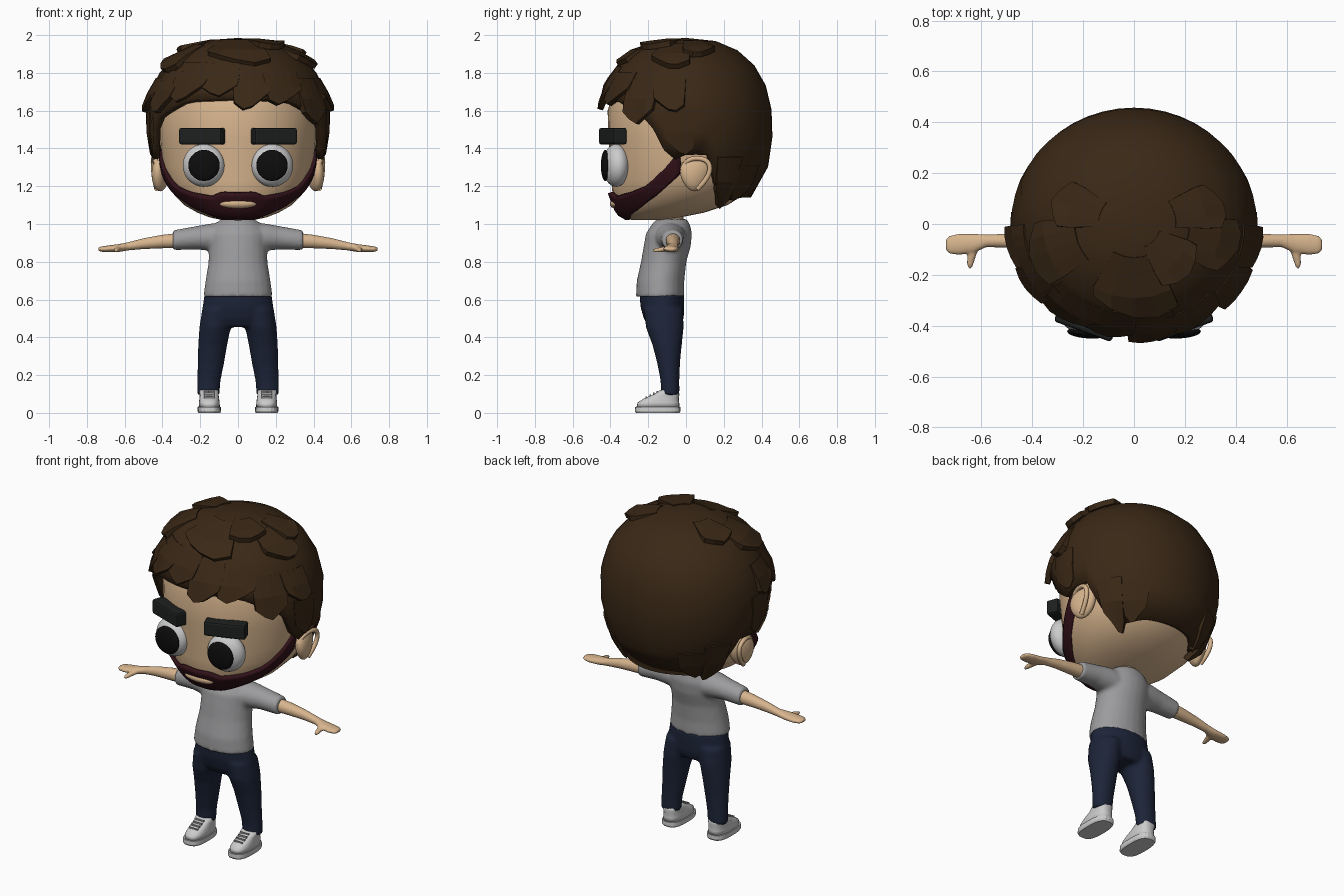
import bpy, bmesh, random
from math import sin, cos, pi, radians
from mathutils import Matrix, Vector

if "Cube" in bpy.data.objects:
    bpy.data.objects.remove(bpy.data.objects["Cube"])

random.seed(4)

def mat(name, r, g, b):
    m = bpy.data.materials.new(name)
    m.diffuse_color = (r, g, b, 1)
    m.use_nodes = True
    m.node_tree.nodes["Principled BSDF"].inputs["Base Color"].default_value = m.diffuse_color
    return m

SKIN = mat("skin", .68, .46, .27)
HAIR = mat("hair", .042, .021, .008)
BEARD = mat("beard", .032, .006, .010)
NAVY = mat("denim", .012, .018, .04)
BLACK = mat("black", .004, .004, .004)
BROW = mat("brow", .013, .015, .015)
WHITE = mat("white", .72, .72, .72)
GREY = mat("grey", .33, .33, .34)

def make(name, bm, m=None, smooth=True, thick=0, voxel=0):
    bmesh.ops.remove_doubles(bm, verts=bm.verts, dist=.0005)
    bmesh.ops.recalc_face_normals(bm, faces=bm.faces)
    for f in bm.faces:
        f.smooth = smooth
    me = bpy.data.meshes.new(name)
    bm.to_mesh(me)
    bm.free()
    ob = bpy.data.objects.new(name, me)
    bpy.context.collection.objects.link(ob)
    if m:
        me.materials.append(m)
    if thick:
        md = ob.modifiers.new("thickness", 'SOLIDIFY')
        md.thickness, md.offset = thick, 0
    if voxel:
        md = ob.modifiers.new("blend", 'REMESH')
        md.mode, md.voxel_size, md.use_smooth_shade = 'VOXEL', voxel, True
        md = ob.modifiers.new("relax", 'SMOOTH')
        md.iterations = 5
    return ob

def grid(bm, f, nu, nv):
    """Surface patch from f(u, v), u and v in 0..1."""
    rows = [[bm.verts.new(f(i / nu, j / nv)) for i in range(nu + 1)] for j in range(nv + 1)]
    for a, b in zip(rows, rows[1:]):
        for i in range(nu):
            bm.faces.new((a[i], a[i + 1], b[i + 1], b[i]))

def loft(bm, rings, axis='z', s=1, n=24, p=1):
    """Capped tube through (x, y, z, r1, r2) rings lying across an axis."""
    loops = []
    for x, y, z, r1, r2 in rings:
        loop = []
        for k in range(n):
            c, d = cos(2 * pi * k / n), sin(2 * pi * k / n)
            c, d = (abs(c) ** p * (1 if c > 0 else -1) * r1, abs(d) ** p * (1 if d > 0 else -1) * r2)
            off = {'z': (c, d, 0), 'x': (0, c, d), 'y': (c, 0, d)}[axis]
            loop.append(bm.verts.new(((x + off[0]) * s, y + off[1], z + off[2])))
        loops.append(loop)
    for a, b in zip(loops, loops[1:]):
        for k in range(n):
            bm.faces.new((a[k], a[(k + 1) % n], b[(k + 1) % n], b[k]))
    bm.faces.new(loops[0])
    bm.faces.new(loops[-1])

def ball(name, loc, r, m, rot=0):
    bm = bmesh.new()
    bmesh.ops.create_uvsphere(bm, u_segments=32, v_segments=18, radius=1,
        matrix=Matrix.Translation(loc) @ Matrix.Rotation(rot, 4, 'Z') @ Matrix.Diagonal((*r, 1)))
    return make(name, bm, m)

def interp(table, t):
    for a, b in zip(table, table[1:]):
        if t <= b[0]:
            k = max(0, (t - a[0]) / (b[0] - a[0]))
            return [p + (q - p) * k for p, q in zip(a[1:], b[1:])]
    return list(table[-1][1:])

# head: rings of z, centre y, half width, half depth
SKULL = [(1.022, -.20, .09, .09), (1.035, -.18, .15, .15), (1.06, -.13, .215, .225), (1.10, -.075, .285, .295),
         (1.17, -.03, .352, .36), (1.23, -.01, .382, .385), (1.30, 0, .40, .397), (1.45, 0, .415, .41),
         (1.60, 0, .42, .415), (1.72, 0, .38, .38), (1.82, 0, .31, .31), (1.9, 0, .18, .18)]
bm = bmesh.new()
loft(bm, [(0, cy, z, rx, ry) for z, cy, rx, ry in SKULL], n=40)
make("head", bm, SKIN)

def face_point(deg, z, off=0):
    cy, rx, ry = interp(SKULL, z)
    a = radians(deg)
    return Vector(((rx + off) * sin(a), cy - (ry + off) * cos(a), z))

# beard wrapped round the jaw, with a skin lip
LOW = [(0, 1.028), (38, 1.03), (55, 1.08), (70, 1.15), (80, 1.22), (88, 1.28)]
TOP = [(0, 1.165), (14, 1.168), (24, 1.145), (45, 1.165), (60, 1.20), (72, 1.28), (80, 1.34), (88, 1.42)]

def beard_point(u, v):
    d = -86 + 172 * u
    lo, hi = interp(LOW, abs(d))[0], interp(TOP, abs(d))[0]
    return face_point(d, lo + (hi - lo) * v, .004 + .012 * v * cos(radians(d)))

bm = bmesh.new()
grid(bm, beard_point, 44, 6)
make("beard", bm, BEARD, True, thick=.02)
ball("lip", (0, -.368, 1.108), (.1, .035, .028), SKIN)

# hair cap with a hairline that follows the angle from the front
LINE = [(0, 1.66), (35, 1.65), (50, 1.60), (64, 1.55), (71, 1.46), (77, 1.36), (84, 1.34), (90, 1.37),
        (107, 1.37), (112, 1.22), (125, 1.13), (150, 1.15), (180, 1.15)]

def hair_point(deg, z, off=0):
    s = max(0, 1 - abs((z - 1.5) / .465) ** 2.4) ** (1 / 2.4)
    a = radians(deg)
    w = .468 * (1 - .2 * max(0, 1.55 - z))
    v = Vector((w * s * sin(a), -.438 * s * cos(a), z - 1.5)) * (1 + off / .46)
    return v + Vector((0, 0, 1.5))

def cap_point(u, v):
    d = -180 + 360 * u
    lo = interp(LINE, abs(d))[0]
    return hair_point(d, lo + (1.965 - lo) * sin(v * pi / 2))

bm = bmesh.new()
grid(bm, cap_point, 48, 8)
make("hair_cap", bm, HAIR, True, thick=.04)
bpy.ops.object.select_all(action='DESELECT')
cap = bpy.data.objects["hair_cap"]
cap.select_set(True)
bpy.context.view_layer.objects.active = cap
bpy.ops.object.shade_smooth_by_angle(angle=radians(40))

# overlapping hair locks: start angle, end angle, top z, bottom z, tip lift
LOCKS = [(-70, -45, 1.80, 1.57, .02), (-50, -20, 1.84, 1.63, .015), (-26, 2, 1.84, 1.66, .012),
         (-4, 23, 1.82, 1.59, .015), (18, 48, 1.79, 1.62, .015), (43, 70, 1.76, 1.52, .02),
         (-35, 30, 1.955, 1.82, .02), (-95, -50, 1.93, 1.78, .025), (55, 95, 1.935, 1.80, .03),
         (85, 125, 1.95, 1.86, .03), (-130, -85, 1.955, 1.88, .025), (20, 75, 1.96, 1.90, .03)]
for s in (-1, 1):
    for a, b, t, l, o in [(74, 96, 1.60, 1.36, 0), (66, 90, 1.76, 1.58, .025),
                          (112, 132, 1.36, 1.09, .012), (130, 152, 1.32, 1.13, .005)]:
        LOCKS.append((min(a * s, b * s), max(a * s, b * s), t, l, o))
bm = bmesh.new()
for a, b, t, l, o in LOCKS:
    skew = random.uniform(.25, .75)
    def lock_point(u, v):
        drop = (1 - abs(u - skew) * .6) if v == 1 else v * .9
        return hair_point(a + (b - a) * (u + (skew - u) * .15 * v), t + (l - t) * drop, .008 + o * v)
    grid(bm, lock_point, 4, 2)
make("hair_locks", bm, HAIR, False, thick=.03)

# eyes, brows, ears
for s, side in ((-1, "left"), (1, "right")):
    ball("eye_" + side, (.182 * s, -.37, 1.31), (.112, .07, .113), WHITE, .2 * s)
    ball("pupil_" + side, (.18 * s, -.427, 1.31), (.083, .023, .082), BLACK, .06 * s)
    bm = bmesh.new()
    bmesh.ops.create_cube(bm, size=1, matrix=Matrix.Translation((.19 * s, -.388, 1.465))
                          @ Matrix.Rotation(radians(20 * s), 4, 'Z') @ Matrix.Diagonal((.24, .075, .088, 1)))
    bmesh.ops.bevel(bm, geom=bm.edges[:], offset=.012, segments=2, affect='EDGES', profile=.5)
    make("eyebrow_" + side, bm, BROW, False)
    ear = ball("ear_" + side, (.412 * s, .05, 1.265), (.042, .082, .092), SKIN, .25 * s)
    for v in ear.data.vertices:
        v.co.y += (v.co.y - .03) * (v.co.z - 1.265) * 2.5
    cu = bpy.data.curves.new("ear_rim_" + side, 'CURVE')
    cu.dimensions, cu.bevel_depth, cu.bevel_resolution = '3D', .013, 3
    sp = cu.splines.new('NURBS')
    rim = [(.42, -.02, 1.29), (.437, .0, 1.345), (.45, .08, 1.355), (.45, .14, 1.32), (.445, .12, 1.24), (.43, .06, 1.185)]
    sp.points.add(len(rim) - 1)
    for p, (x, y, z) in zip(sp.points, rim):
        p.co = (x * s, y, z, 1)
    sp.use_endpoint_u = True
    cu.materials.append(SKIN)
    bpy.context.collection.objects.link(bpy.data.objects.new("ear_rim_" + side, cu))

# neck
bm = bmesh.new()
loft(bm, [(0, -.07, .96, .065, .06), (0, -.07, 1.10, .06, .055)])
make("neck", bm, SKIN)

# shirt: torso and sleeves blended together
bm = bmesh.new()
loft(bm, [(0, -.137, .615, .184, .128), (0, -.135, .70, .172, .126), (0, -.118, .80, .156, .12),
          (0, -.1, .88, .155, .125), (0, -.09, .95, .158, .122), (0, -.08, 1.0, .125, .1), (0, -.075, 1.026, .085, .078)])
for s in (-1, 1):
    loft(bm, [(.08, -.085, .925, .09, .08), (.15, -.08, .93, .08, .072), (.22, -.075, .927, .066, .062),
              (.345, -.072, .914, .055, .053)], 'x', s)
make("shirt", bm, GREY, voxel=.011)

# trousers: hips and legs blended together
bm = bmesh.new()
loft(bm, [(0, -.128, .63, .178, .118), (0, -.125, .56, .188, .116), (0, -.118, .50, .194, .106), (0, -.112, .455, .15, .085)])
for s in (-1, 1):
    loft(bm, [(.105, -.12, .55, .085, .105), (.122, -.112, .45, .083, .1), (.134, -.1, .36, .077, .078),
              (.144, -.092, .26, .07, .06), (.154, -.085, .17, .062, .05), (.158, -.083, .095, .06, .049)], 'z', s)
make("trousers", bm, NAVY, voxel=.011)

for s, side in ((-1, "left"), (1, "right")):
    # arm, palm and thumb
    bm = bmesh.new()
    loft(bm, [(.28, -.07, .915, .042, .042), (.40, -.068, .907, .036, .036), (.50, -.066, .896, .028, .029),
              (.58, -.066, .882, .025, .022), (.63, -.076, .873, .038, .021), (.69, -.08, .868, .042, .018),
              (.725, -.082, .867, .036, .014), (.74, -.082, .867, .022, .008)], 'x', s)
    loft(bm, [(.63, -.08, .872, .026, .016), (.637, -.12, .866, .018, .014), (.644, -.155, .861, .014, .012),
              (.645, -.175, .859, .007, .007)], 'y', s)
    make("arm_" + side, bm, SKIN, voxel=.006)
    # shoe sole, upper and laces
    bm = bmesh.new()
    loft(bm, [(.152, -.15, 0, .058, .115), (.152, -.15, .01, .062, .121), (.152, -.15, .032, .061, .12)], 'z', s, p=.7)
    make("sole_" + side, bm, WHITE, False)
    bm = bmesh.new()
    loft(bm, [(.152, -.148, .03, .056, .114), (.152, -.146, .055, .055, .11), (.152, -.132, .075, .052, .094),
              (.153, -.105, .097, .05, .07), (.155, -.088, .12, .051, .05)], 'z', s, p=.75)
    make("shoe_" + side, bm, WHITE)
    bm = bmesh.new()
    for y, z in ((-.21, .081), (-.19, .091), (-.17, .101), (-.151, .111)):
        bmesh.ops.create_cube(bm, size=1, matrix=Matrix.Translation((.152 * s, y, z)) @ Matrix.Diagonal((.055, .008, .012, 1)))
    make("laces_" + side, bm, GREY, False)
